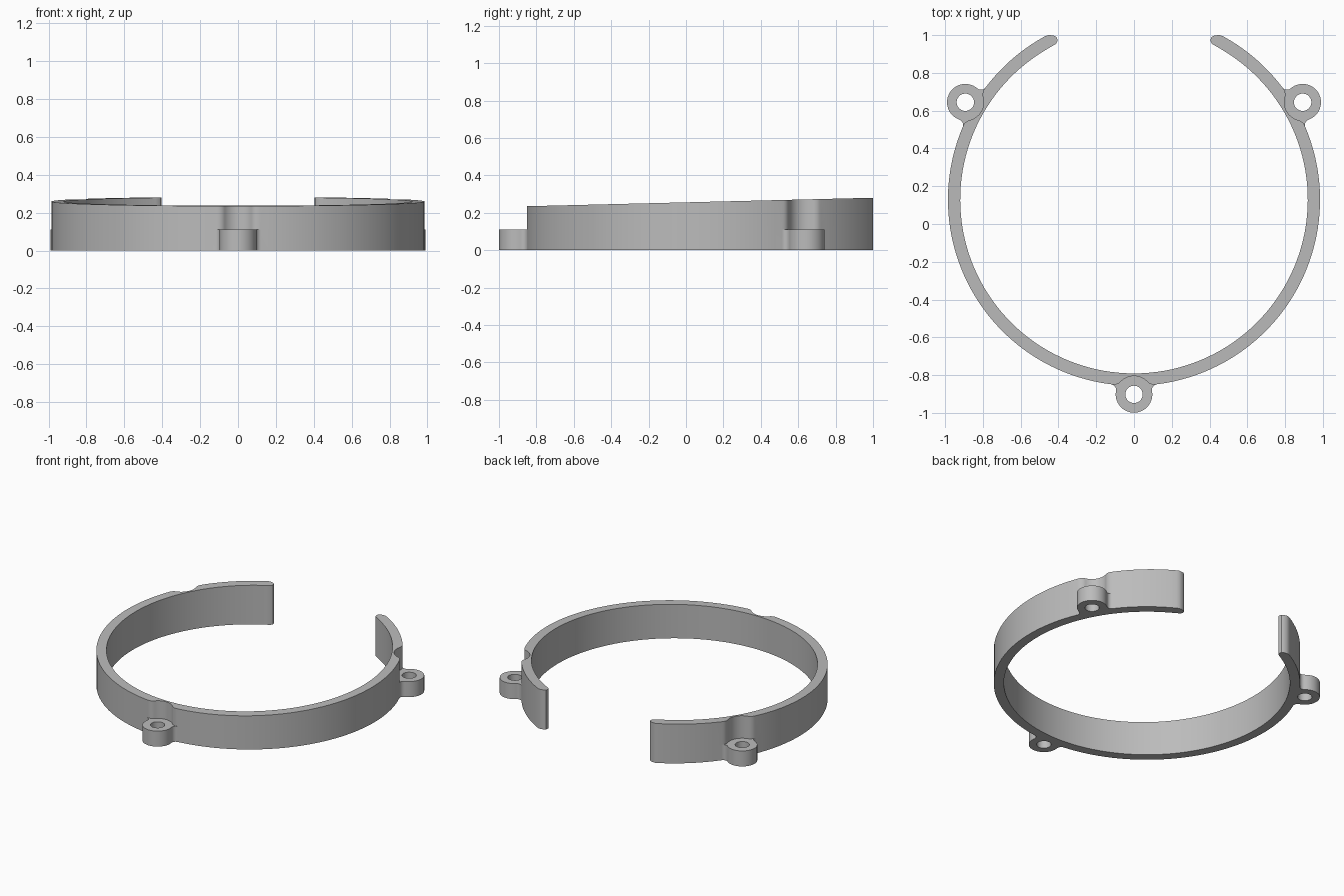
import bpy, bmesh
from math import sin, cos, atan2, pi, radians, degrees, hypot, sqrt, ceil

if "Cube" in bpy.data.objects:
    bpy.data.objects.remove(bpy.data.objects["Cube"], do_unlink=True)

RING_Y = 0.129                      # ring centre
R_OUT, R_IN = 0.985, 0.92
LUG_DIST, LUG_R, HOLE_R, LUG_H = 1.031, 0.097, 0.046, 0.11
LUG_ANGLES = (30, -90, -210)


def arc(c, r, a0, a1, n):
    return [(c[0] + r * cos(a0 + (a1 - a0) * i / n),
             c[1] + r * sin(a0 + (a1 - a0) * i / n)) for i in range(n + 1)]


def short_arc(c, p, q, n):
    """Shorter arc about c from p to q."""
    a0, a1 = atan2(p[1] - c[1], p[0] - c[0]), atan2(q[1] - c[1], q[0] - c[0])
    turn = (a1 - a0 + pi) % (2 * pi) - pi
    return arc(c, hypot(p[0] - c[0], p[1] - c[1]), a0, a0 + turn, n)


def blended_circle(side, fillet):
    """Lug bulge (side 1) or recess (side -1) with fillets into the ring."""
    a, b = LUG_R + fillet, R_OUT + side * fillet
    v = (b * b - a * a + LUG_DIST ** 2) / (2 * LUG_DIST)
    u = sqrt(b * b - v * v)
    lug, centre = (0, LUG_DIST), (u, v)
    on_ring = (u * R_OUT / b, v * R_OUT / b)
    on_lug = (u * LUG_R / a, LUG_DIST + (v - LUG_DIST) * LUG_R / a)
    half = short_arc(centre, on_ring, on_lug, 8)
    half += short_arc(lug, on_lug, (0, LUG_DIST + side * LUG_R), 14)[1:]
    return half + [(-x, y) for x, y in reversed(half[:-1])]


lug_path = blended_circle(1, 0.03)
end_r, end_l = lug_path[0], lug_path[-1]
recess_path = [end_r] + blended_circle(-1, 0.05) + [end_l]
lug_half_angle = degrees(atan2(*end_r))


def place(path, deg):
    """Local (tangent, radius) points to the plan at a lug angle."""
    s, c = sin(radians(deg)), cos(radians(deg))
    return [(v * c - u * s, v * s + u * c + RING_Y) for u, v in path]


def ring_arc(r, d0, d1):
    n = max(1, ceil(abs(d1 - d0) / 2.5))
    return arc((0, RING_Y), r, radians(d0), radians(d1), n)


# Rounded end, from the inside of the ring to the outside
tip = [(0.435, 0.941), (0.416, 0.951), (0.407, 0.962), (0.405, 0.975),
       (0.409, 0.988), (0.423, 0.997), (0.445, 1.0), (0.458, 0.999)]
tip_out = degrees(atan2(0.992 - RING_Y, 0.475))
tip_in = degrees(atan2(0.941 - RING_Y, 0.435))


def outline(path):
    pts, deg = list(tip), tip_out
    for lug in LUG_ANGLES:
        pts += ring_arc(R_OUT, deg, lug + lug_half_angle)[:-1]
        pts += place(path, lug)[:-1]
        deg = lug - lug_half_angle
    pts += ring_arc(R_OUT, deg, -180 - tip_out)
    pts += [(-x, y) for x, y in reversed(tip)]
    return pts + ring_arc(R_IN, -180 - tip_in, tip_in)[1:-1]


def top_z(x, y):
    return 0.2575 + 0.0245 * (y - 0.07)


bm = bmesh.new()


def level(path, z):
    return [bm.verts.new((x, y, z(x, y) if callable(z) else z)) for x, y in path]


def wall(path, z0, z1):
    lo, hi = level(path, z0), level(path, z1)
    for i in range(len(path)):
        bm.faces.new((lo[i - 1], lo[i], hi[i], hi[i - 1]))


def cap(loops, z):
    edges = []
    for path in loops:
        vs = level(path, z)
        edges += [bm.edges.new((vs[i - 1], vs[i])) for i in range(len(vs))]
    bmesh.ops.triangle_fill(bm, edges=edges, use_beauty=True, normal=(0, 0, 1))


lower, upper = outline(lug_path), outline(recess_path)
hole = arc((0, LUG_DIST), HOLE_R, 0, 2 * pi, 32)[:-1]
holes = [place(hole, d) for d in LUG_ANGLES]

# Ring walls below and above the lug tops, sloped rim and flat base
wall(lower, 0, LUG_H)
wall(upper, LUG_H, top_z)
cap([upper], top_z)
cap([lower] + holes, 0)

# Lug tops and screw holes
for deg, loop in zip(LUG_ANGLES, holes):
    wall(loop, 0, LUG_H)
    cap([place(lug_path + recess_path[-2:0:-1], deg), loop], LUG_H)

bmesh.ops.remove_doubles(bm, verts=bm.verts, dist=0.0001)
bmesh.ops.recalc_face_normals(bm, faces=bm.faces)

mesh = bpy.data.meshes.new("open_ring_with_lugs")
bm.to_mesh(mesh)
bm.free()
ring = bpy.data.objects.new("open_ring_with_lugs", mesh)
bpy.context.collection.objects.link(ring)

grey = bpy.data.materials.new("plain_grey")
grey.use_nodes = True
grey.diffuse_color = (0.5, 0.5, 0.5, 1)
grey.node_tree.nodes["Principled BSDF"].inputs["Base Color"].default_value = (0.5, 0.5, 0.5, 1)
mesh.materials.append(grey)

bpy.ops.object.select_all(action="DESELECT")
ring.select_set(True)
bpy.context.view_layer.objects.active = ring
bpy.ops.object.shade_smooth_by_angle(angle=radians(30))
